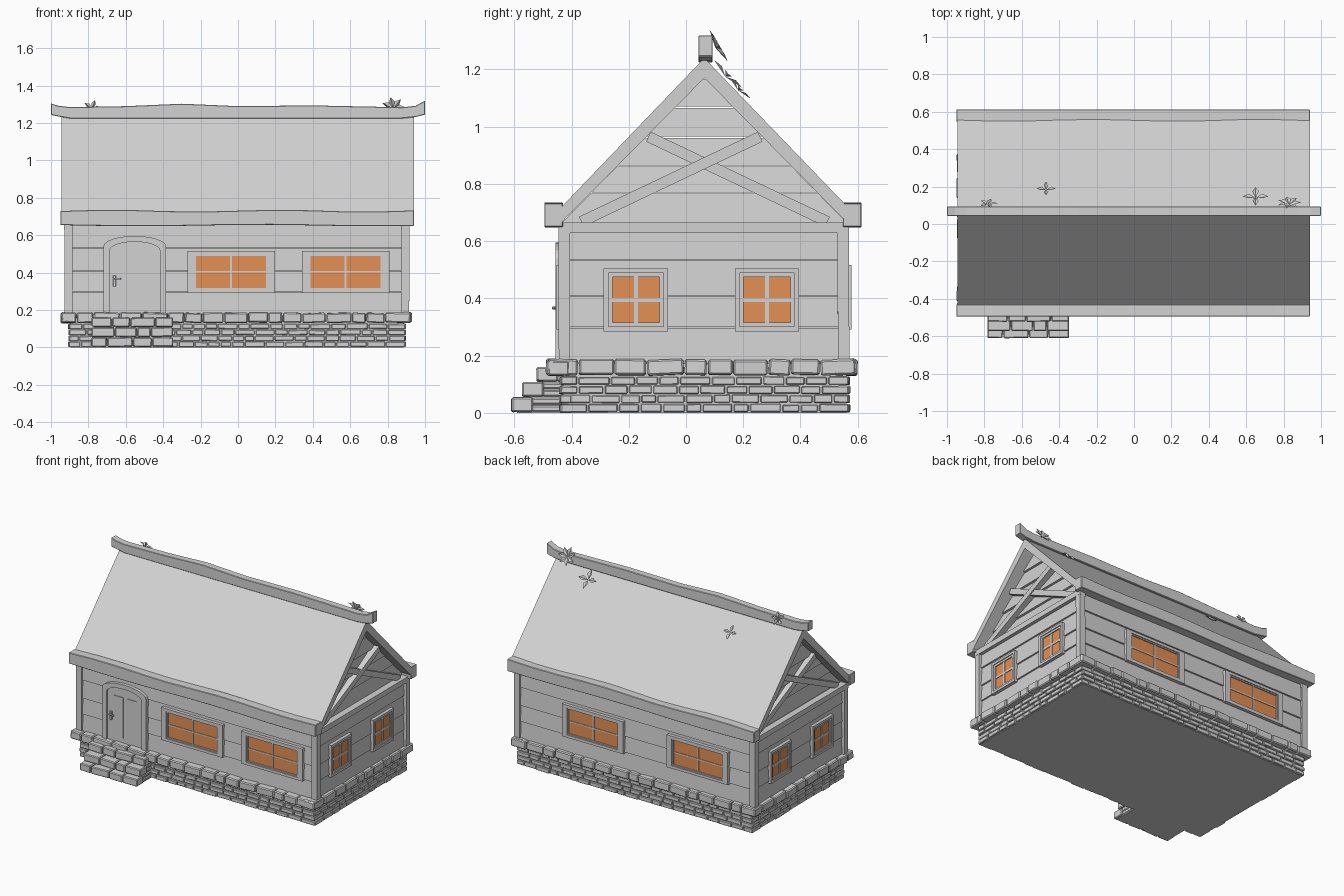
import bpy, bmesh, math, random
from mathutils import Matrix, Vector

random.seed(4)
cube = bpy.data.objects.get("Cube")
if cube:
    bpy.data.objects.remove(cube, do_unlink=True)


def material(name, rgb):
    m = bpy.data.materials.new(name)
    m.use_nodes = True
    m.diffuse_color = (*rgb, 1)
    m.node_tree.nodes["Principled BSDF"].inputs["Base Color"].default_value = (*rgb, 1)
    return m


GREY = material("plain grey", (0.65, 0.65, 0.65))
ORANGE = material("glowing orange", (0.78, 0.28, 0.09))


def finish(bm, name, mat=GREY, bevel=0, matrix=None):
    bmesh.ops.recalc_face_normals(bm, faces=bm.faces)
    mesh = bpy.data.meshes.new(name)
    bm.to_mesh(mesh)
    bm.free()
    mesh.materials.append(mat)
    ob = bpy.data.objects.new(name, mesh)
    bpy.context.collection.objects.link(ob)
    if matrix:
        ob.matrix_world = matrix
    if bevel:
        mod = ob.modifiers.new("worn edges", 'BEVEL')
        mod.width, mod.segments = bevel, 1
    return ob


def box(bm, x0, x1, y0, y1, z0, z1, turn=0.0):
    """Box between limits, optionally tilted a little at random."""
    rot = Matrix.Identity(4)
    for axis in 'XYZ':
        rot = rot @ Matrix.Rotation(random.uniform(-turn, turn), 4, axis)
    mid = Vector(((x0 + x1) / 2, (y0 + y1) / 2, (z0 + z1) / 2))
    size = Matrix.Diagonal((x1 - x0, y1 - y0, z1 - z0, 1))
    bmesh.ops.create_cube(bm, size=1, matrix=Matrix.Translation(mid) @ rot @ size)


def prism(bm, pts, shift):
    """Polygon extruded along a vector."""
    a = [bm.verts.new(p) for p in pts]
    b = [bm.verts.new(Vector(p) + Vector(shift)) for p in pts]
    bm.faces.new(a)
    bm.faces.new(b[::-1])
    for i in range(len(a)):
        j = (i + 1) % len(a)
        bm.faces.new((a[i], a[j], b[j], b[i]))


def ring(bm, x0, x1, z0, z1, bx, bz, y0, y1):
    """Rectangular frame with border widths bx and bz."""
    box(bm, x0, x0 + bx, y0, y1, z0, z1)
    box(bm, x1 - bx, x1, y0, y1, z0, z1)
    box(bm, x0 + bx, x1 - bx, y0, y1, z0, z0 + bz)
    box(bm, x0 + bx, x1 - bx, y0, y1, z1 - bz, z1)


def cuts(a, b, length):
    """Uneven split of a span into pieces of about the given length."""
    n = max(1, round((b - a) / length))
    w = [random.uniform(0.65, 1.35) for _ in range(n)]
    out = [a]
    for k in w:
        out.append(out[-1] + k / sum(w) * (b - a))
    return list(zip(out, out[1:]))


def course(bm, x0, x1, y0, y1, z0, z1, length, depth, gap, turn):
    """One ring of stones around a rectangle."""
    j = lambda: random.uniform(-0.004, 0.004)
    for a, b in cuts(x0, x1, length):
        box(bm, a + gap, b - gap, y0 + j(), y0 + depth, z0 + j() / 4, z1 + j() / 2, turn)
    for a, b in cuts(x0, x1, length):
        box(bm, a + gap, b - gap, y1 - depth, y1 + j(), z0 + j() / 4, z1 + j() / 2, turn)
    for a, b in cuts(y0, y1, length):
        box(bm, x0 + j(), x0 + depth, a + gap, b - gap, z0 + j() / 4, z1 + j() / 2, turn)
    for a, b in cuts(y0, y1, length):
        box(bm, x1 - depth, x1 + j(), a + gap, b - gap, z0 + j() / 4, z1 + j() / 2, turn)


# Foundation: core, brick courses and capstones
bm = bmesh.new()
box(bm, -0.895, 0.885, -0.43, 0.56, 0, 0.18)
finish(bm, "foundation_core")
bm = bmesh.new()
for i in range(4):
    z = 0.003 + i * 0.032
    course(bm, -0.905, 0.895, -0.44, 0.57, z, z + 0.027, 0.085, 0.04, 0.003, 0.01)
finish(bm, "foundation_bricks", bevel=0.003)
bm = bmesh.new()
course(bm, -0.945, 0.925, -0.485, 0.595, 0.132, 0.186, 0.11, 0.08, 0.002, 0.05)
finish(bm, "capstones", bevel=0.006)

# Entrance steps
bm = bmesh.new()
for i, (y, z) in enumerate(((-0.61, 0.004), (-0.572, 0.057), (-0.522, 0.11))):
    for a, b in cuts(-0.785, -0.345, 0.11):
        box(bm, a + 0.002, b - 0.002, y, y + 0.075, z, z + 0.05, 0.025)
    for side in (-0.775, -0.395):
        for k in (0, 1):
            box(bm, side, side + 0.04, y + 0.07, -0.43, z + k * 0.026, z + k * 0.026 + 0.022)
finish(bm, "step_stones", bevel=0.005)
bm = bmesh.new()
prism(bm, [(-0.77, y, z) for y, z in ((-0.59, 0), (-0.59, 0.04), (-0.55, 0.04), (-0.55, 0.09),
                                      (-0.5, 0.09), (-0.5, 0.15), (-0.42, 0.15), (-0.42, 0))], (0.41, 0, 0))
finish(bm, "step_core")

# Walls: core, overlapping planks, posts and top beams
bm = bmesh.new()
box(bm, -0.885, 0.87, -0.42, 0.545, 0.15, 0.66)
finish(bm, "wall_core")
bm = bmesh.new()
levels = (0.17, 0.30, 0.41, 0.535, 0.66)
for z0, z1 in zip(levels, levels[1:]):
    for y, s in ((-0.437, -1), (0.562, 1)):
        prism(bm, [(-0.9, y, z0), (-0.9, y - s * 0.008, z1 - 0.003),
                   (-0.9, y - s * 0.03, z1 - 0.003), (-0.9, y - s * 0.03, z0)], (1.79, 0, 0))
    for x, s in ((-0.912, -1), (0.9, 1)):
        prism(bm, [(x, -0.42, z0), (x - s * 0.008, -0.42, z1 - 0.003),
                   (x - s * 0.035, -0.42, z1 - 0.003), (x - s * 0.035, -0.42, z0)], (0, 0.97, 0))
finish(bm, "wall_planks")
bm = bmesh.new()
for x in (-0.928, 0.873):
    for y in (-0.445, 0.53):
        box(bm, x, x + 0.043, y, y + 0.04, 0.17, 0.66, 0.004)
    box(bm, x - 0.002, x + 0.045, -0.445, 0.57, 0.628, 0.665)
finish(bm, "posts_and_tie_beams")

# Gables: stepped boards and crossed braces
half = lambda z: max(0.004, (1.172 - z) / 1.02)
RIDGE = 0.064
bm = bmesh.new()
for s in (-1, 1):
    rows = (0.655, 0.77, 0.865, 0.965, 1.07, 1.17)
    for z0, z1 in zip(rows, rows[1:]):
        quad = [(-1, z0, 0.012), (1, z0, 0.012), (1, z1 - 0.004, 0), (-1, z1 - 0.004, 0)]
        prism(bm, [(s * (0.86 + out) - 0.003, RIDGE + side * half(z), z) for side, z, out in quad],
              (-s * 0.03, 0, 0))
finish(bm, "gable_boards")
bm = bmesh.new()
for s in (-1, 1):
    for flip, front in ((-1, 0.905), (1, 0.898)):
        a, b = Vector((RIDGE + flip * 0.43, 0.668)), Vector((RIDGE - flip * 0.195, 0.965))
        n = (b - a).orthogonal().normalized() * 0.019
        prism(bm, [(s * front - 0.003, p.x, p.y) for p in (a + n, b + n, b - n, a - n)],
              (-s * 0.045, 0, 0))
finish(bm, "gable_braces")

# Roof: folded slab, eave beams and curved ridge beam
bm = bmesh.new()
prism(bm, [(-0.945, y, z) for y, z in ((RIDGE, 1.24), (-0.43, 0.725), (-0.48, 0.66), (-0.445, 0.655),
                                       (RIDGE, 1.17), (0.573, 0.655), (0.6, 0.66), (0.56, 0.725))],
      (1.885, 0, 0))
finish(bm, "roof")
bm = bmesh.new()
xs = [-0.95 + i * 0.189 for i in range(11)]
for y in (-0.495, 0.548):
    wave = [(x, y, 0.731 + 0.005 * math.sin(x * 7)) for x in xs]
    under = [(x, y, 0.652 + 0.004 * math.sin(x * 5 + 1)) for x in xs]
    prism(bm, wave + under[::-1], (0, 0.065, 0))
finish(bm, "eave_beams", bevel=0.003)
bm = bmesh.new()
top = ((-1, 1.305), (-0.96, 1.292), (-0.9, 1.285), (-0.6, 1.29), (-0.3, 1.303), (0, 1.29),
       (0.4, 1.294), (0.88, 1.284), (0.95, 1.292), (1, 1.32))
low = ((1, 1.245), (0.95, 1.232), (0.88, 1.225), (-0.9, 1.225), (-0.96, 1.235), (-1, 1.243))
prism(bm, [(x, 0.043, z) for x, z in top + low], (0, 0.05, 0))
finish(bm, "ridge_beam", bevel=0.003)


# Windows, built facing the front and turned into place
def window(name, place, w, h, gw, gh, bar, lip):
    bm = bmesh.new()
    ring(bm, -w / 2, w / 2, -h / 2, h / 2, (w - gw) / 2 - lip, (h - gh) / 2 - lip, -0.016, 0.02)
    ring(bm, -gw / 2 - lip, gw / 2 + lip, -gh / 2 - lip, gh / 2 + lip, lip, lip, -0.010, 0.02)
    box(bm, -bar / 2, bar / 2, -0.008, 0.01, -gh / 2, gh / 2)
    box(bm, -gw / 2, gw / 2, -0.007, 0.01, -bar / 2, bar / 2)
    finish(bm, name + "_frame", matrix=place)
    bm = bmesh.new()
    box(bm, -gw / 2, gw / 2, -0.003, 0.004, -gh / 2, gh / 2)
    finish(bm, name + "_glass", ORANGE, matrix=place)


def place(x, y, z, turn):
    return Matrix.Translation((x, y, z)) @ Matrix.Rotation(math.radians(turn), 4, 'Z')


for label, y, turn, centres in (("front", -0.437, 0, (-0.037, 0.575)), ("back", 0.562, 180, (0.31, -0.49))):
    for x in centres:
        window(label + "_window", place(x, y, 0.404, turn), 0.468, 0.224, 0.375, 0.17, 0.009, 0.008)
for label, x, turn in (("right", 0.9, 90), ("left", -0.912, -90)):
    for y in (-0.175, 0.283):
        window(label + "_gable_window", place(x, y, 0.395, turn), 0.225, 0.22, 0.165, 0.16, 0.014, 0.014)


# Arched door with frame, panels and handle
def arch(w, spring, rise, y):
    pts = [(w * math.cos(t), y, spring + rise * math.sin(t)) for t in
           (math.pi * i / 12 for i in range(13))]
    return [(-0.552 + x, yy, z) for x, yy, z in [(w, y, 0.18)] + pts + [(-w, y, 0.18)]]


bm = bmesh.new()
prism(bm, arch(0.14, 0.52, 0.05, -0.442), (0, 0.02, 0))
for x in (-0.635, -0.535):
    box(bm, x, x + 0.07, -0.447, -0.43, 0.22, 0.5)
finish(bm, "door")
bm = bmesh.new()
outer, inner = arch(0.168, 0.54, 0.056, -0.456), arch(0.135, 0.517, 0.048, -0.456)
for i in range(len(outer) - 1):
    prism(bm, [outer[i], outer[i + 1], inner[i + 1], inner[i]], (0, 0.035, 0))
finish(bm, "door_frame")
bm = bmesh.new()
box(bm, -0.668, -0.652, -0.452, -0.43, 0.325, 0.385)
box(bm, -0.664, -0.625, -0.468, -0.458, 0.362, 0.372)
box(bm, -0.664, -0.656, -0.468, -0.44, 0.362, 0.372)
finish(bm, "door_handle", bevel=0.002)

# Leaf sprigs on the rear roof slope and ridge
for x, y, z, tilt, n, r in ((-0.78, 0.1, 1.275, 60, 5, 0.05), (-0.47, 0.18, 1.125, 45, 4, 0.052),
                            (0.65, 0.135, 1.172, 45, 4, 0.07), (0.83, 0.1, 1.275, 60, 7, 0.065)):
    bm = bmesh.new()
    for i in range(n):
        spin = Matrix.Rotation(math.tau * i / n, 4, 'Z')
        base, left, tip, right, mid = [bm.verts.new(spin @ (Vector(p) * r)) for p in (
            (0, 0, 0.05), (0.5, 0.24, 0.3), (1, 0, 0.25), (0.5, -0.24, 0.3), (0.5, 0, 0.15))]
        for f in ((base, mid, left), (left, mid, tip), (base, right, mid), (mid, right, tip)):
            bm.faces.new(f)
    finish(bm, "leaf_sprig", matrix=Matrix.Translation((x, y, z)) @ Matrix.Rotation(math.radians(-tilt), 4, 'X'))
